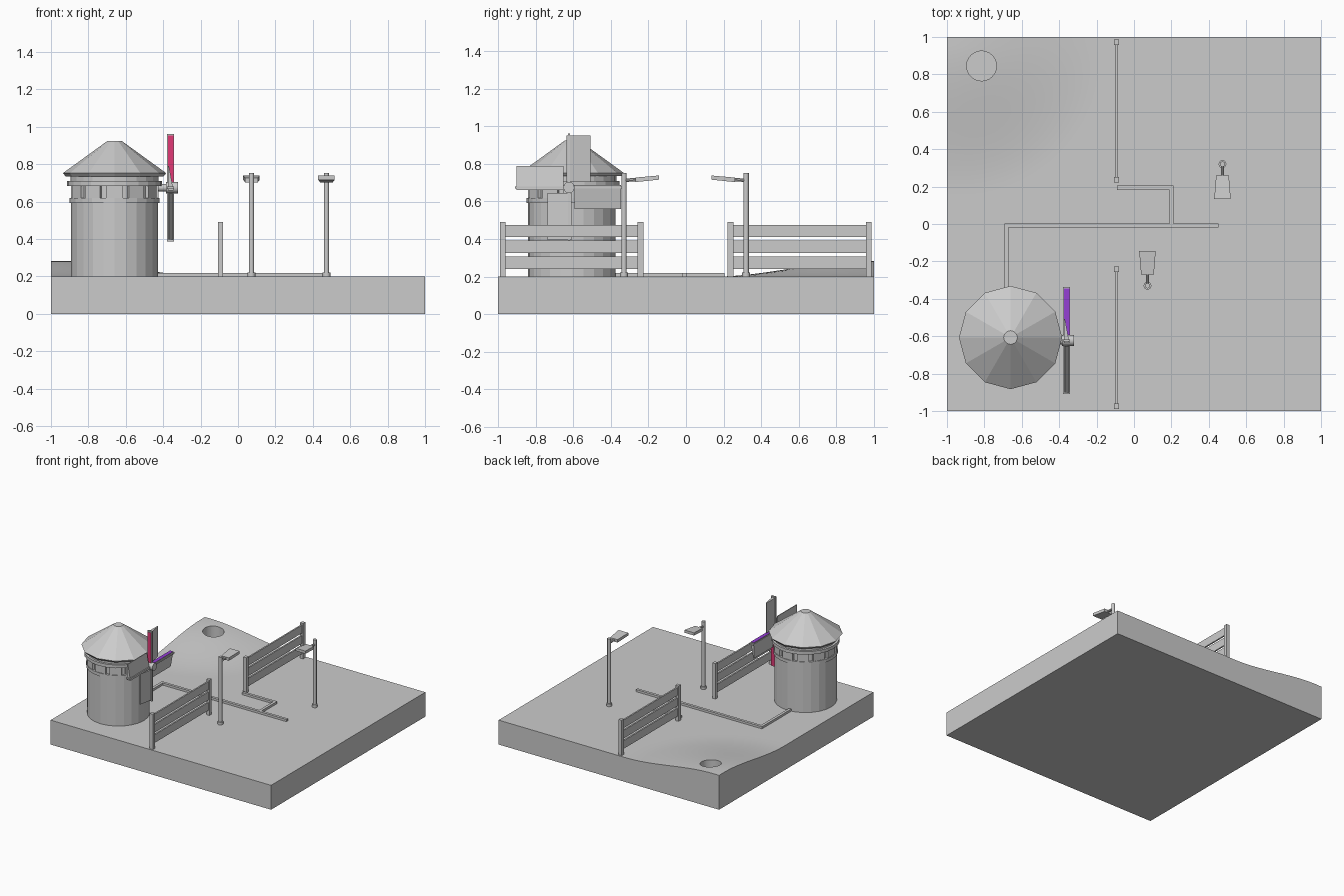
import bpy, bmesh, math
from mathutils import Vector, Matrix

if "Cube" in bpy.data.objects:
    bpy.data.objects.remove(bpy.data.objects["Cube"])


def material(name, rgb):
    m = bpy.data.materials.new(name)
    m.diffuse_color = (*rgb, 1)
    m.use_nodes = True
    m.node_tree.nodes["Principled BSDF"].inputs["Base Color"].default_value = m.diffuse_color
    return m


GREY = material("light_grey", (0.6, 0.6, 0.6))
RED = material("crimson", (0.75, 0.04, 0.18))
PURPLE = material("purple", (0.30, 0.05, 0.66))


def make(name, bm, mats=(GREY,), smooth=None):
    bmesh.ops.recalc_face_normals(bm, faces=bm.faces)
    me = bpy.data.meshes.new(name)
    bm.to_mesh(me)
    bm.free()
    ob = bpy.data.objects.new(name, me)
    bpy.context.collection.objects.link(ob)
    for m in mats:
        me.materials.append(m)
    if smooth:
        bpy.ops.object.select_all(action='DESELECT')
        ob.select_set(True)
        bpy.context.view_layer.objects.active = ob
        bpy.ops.object.shade_smooth_by_angle(angle=math.radians(smooth))
    return ob


def add_box(bm, lo, hi):
    lo, hi = Vector(lo), Vector(hi)
    mat = Matrix.Translation((lo + hi) / 2) @ Matrix.Diagonal((*(hi - lo), 1))
    bmesh.ops.create_cube(bm, size=1, matrix=mat)


def add_rod(bm, a, b, r1, r2=None, n=12):
    a, b = Vector(a), Vector(b)
    d = b - a
    mat = Matrix.Translation((a + b) / 2) @ d.to_track_quat('Z', 'Y').to_matrix().to_4x4()
    bmesh.ops.create_cone(bm, cap_ends=True, segments=n, radius1=r1,
                          radius2=r1 if r2 is None else r2, depth=d.length, matrix=mat)


def add_lathe(bm, profile, n, cx, cy):
    rings = []
    for r, z in profile:
        rings.append([bm.verts.new((cx + r * math.cos(2 * math.pi * i / n),
                                    cy + r * math.sin(2 * math.pi * i / n), z)) for i in range(n)])
    for a, b in zip(rings, rings[1:]):
        for i in range(n):
            j = (i + 1) % n
            bm.faces.new((a[i], a[j], b[j], b[i]))
    bm.faces.new(rings[0])
    bm.faces.new(rings[-1])


# Ground slab with a soft hill in the back left corner
def ground_z(x, y):
    t = max(0, 1 - math.hypot(x + 0.95, y - 0.95) / 0.8)
    return 0.2 + 0.083 * t * t * (3 - 2 * t)


bm = bmesh.new()
bmesh.ops.create_grid(bm, x_segments=40, y_segments=40, size=1)
top = list(bm.faces)
ext = bmesh.ops.extrude_face_region(bm, geom=top, use_keep_orig=True)
upper = {v for v in ext['geom'] if isinstance(v, bmesh.types.BMVert)}
for v in bm.verts:
    v.co.z = ground_z(v.co.x, v.co.y) if v in upper else 0
ground = make("ground", bm)

# Round pit sunk into the hill
bm = bmesh.new()
add_rod(bm, (-0.815, 0.845, 0.1), (-0.815, 0.845, 0.5), 0.08, n=24)
cutter = make("pit_cutter", bm)
cutter.hide_render = True
mod = ground.modifiers.new("pit", 'BOOLEAN')
mod.operation = 'DIFFERENCE'
mod.solver = 'EXACT'
mod.object = cutter
bpy.ops.object.select_all(action='DESELECT')
ground.select_set(True)
bpy.context.view_layer.objects.active = ground
bpy.ops.object.modifier_apply(modifier="pit")
bpy.data.objects.remove(cutter)
bpy.ops.object.shade_smooth_by_angle(angle=math.radians(30))

# Mill tower: body with ledges and a recessed window band
CX, CY = -0.66, -0.607
bm = bmesh.new()
add_lathe(bm, [(0.233, 0.19), (0.233, 0.592), (0.241, 0.592), (0.241, 0.618), (0.222, 0.618),
               (0.222, 0.684), (0.254, 0.684), (0.254, 0.71), (0.236, 0.71), (0.236, 0.745)],
          24, CX, CY)
make("tower_body", bm, smooth=10)

# Window panels around the band
bm = bmesh.new()
for i in range(12):
    rot = Matrix.Translation((CX, CY, 0.651)) @ Matrix.Rotation(math.radians(30 * i), 4, 'Z')
    bmesh.ops.create_cube(bm, size=1, matrix=rot @ Matrix.Translation((0.219, 0, 0))
                          @ Matrix.Diagonal((0.03, 0.09, 0.066, 1)))
make("tower_windows", bm)

# Twelve-sided roof
bm = bmesh.new()
add_lathe(bm, [(0.262, 0.735), (0.276, 0.752), (0.037, 0.925)], 12, CX, CY)
make("tower_roof", bm)

# Shaft and hub of the sails
HX, HY, HZ = -0.36, -0.623, 0.674
bm = bmesh.new()
add_rod(bm, (-0.46, HY, HZ), (-0.36, HY, HZ), 0.02)
add_rod(bm, (-0.385, HY, HZ), (-0.32, HY, HZ), 0.03)
make("sail_hub", bm, smooth=40)

# Four wedge-shaped sails, thick coloured leading edge, thin trailing edge
for i, name in enumerate(("upper", "left", "lower", "right")):
    rot = Matrix.Translation((HX, HY, HZ)) @ Matrix.Rotation(math.radians(90 * i), 4, 'X')
    bm = bmesh.new()
    # section in x and chord; the sail runs along local z
    section = [(0.015, -0.014), (0.008, 0.115), (-0.0, 0.115), (-0.015, -0.014)]
    section = [(0.015, -0.014), (-0.009, 0.115), (-0.015, 0.115), (-0.015, -0.014)]
    ends = [[bm.verts.new((x, c, z)) for x, c in section] for z in (0.03, 0.278)]
    for k in range(4):
        j = (k + 1) % 4
        f = bm.faces.new((ends[0][k], ends[0][j], ends[1][j], ends[1][k]))
        f.material_index = 1 if k == 3 else 0
    bm.faces.new(ends[0])
    bm.faces.new(ends[1])
    bm.transform(rot)
    make(name + "_sail", bm, (GREY, RED if i % 2 == 0 else PURPLE))
    bm = bmesh.new()
    add_box(bm, (-0.019, -0.006, 0), (0.019, 0.006, 0.287))
    bm.transform(rot)
    make(name + "_sail_spar", bm)

# Two board fences
for name, y0, y1 in (("front", -0.99, -0.227), ("back", 0.222, 0.987)):
    bm = bmesh.new()
    for y in (y0, y1 - 0.03):
        add_box(bm, (-0.108, y, 0.19), (-0.080, y + 0.03, 0.49))
    for z in (0.24, 0.325, 0.41):
        add_box(bm, (-0.100, y0 + 0.02, z), (-0.088, y1 - 0.02, z + 0.066))
    make(name + "_fence", bm)

# Two street lamps facing each other
for name, x, y, s in (("front", 0.072, -0.33, 1), ("back", 0.473, 0.32, -1)):
    bm = bmesh.new()
    add_rod(bm, (x, y, 0.19), (x, y, 0.222), 0.021)
    add_rod(bm, (x, y, 0.2), (x, y, 0.752), 0.0145)
    add_rod(bm, (x, y, 0.712), (x, y + s * 0.08, 0.718), 0.009, n=8)
    make(name + "_lamp_post", bm, smooth=40)
    # tapered head, tilted up toward its tip
    bm = bmesh.new()
    near = [(-0.034, 0.703), (0.034, 0.703), (0.034, 0.727), (-0.034, 0.727)]
    far = [(-0.044, 0.716), (0.044, 0.716), (0.044, 0.738), (-0.044, 0.738)]
    rings = [[bm.verts.new((x + dx, y + s * d, z)) for dx, z in sec]
             for sec, d in ((near, 0.06), (far, 0.185))]
    for k in range(4):
        j = (k + 1) % 4
        bm.faces.new((rings[0][k], rings[0][j], rings[1][j], rings[1][k]))
    bm.faces.new(rings[0])
    bm.faces.new(rings[1])
    make(name + "_lamp_head", bm)

# Square pipes laid on the ground
bm = bmesh.new()
for x0, y0, x1, y1 in ((-0.692, -0.45, -0.670, 0.004), (-0.692, -0.018, 0.452, 0.004),
                       (0.190, -0.018, 0.212, 0.205), (-0.09, 0.183, 0.212, 0.205)):
    add_box(bm, (x0, y0, 0.19), (x1, y1, 0.218))
make("ground_pipes", bm)
